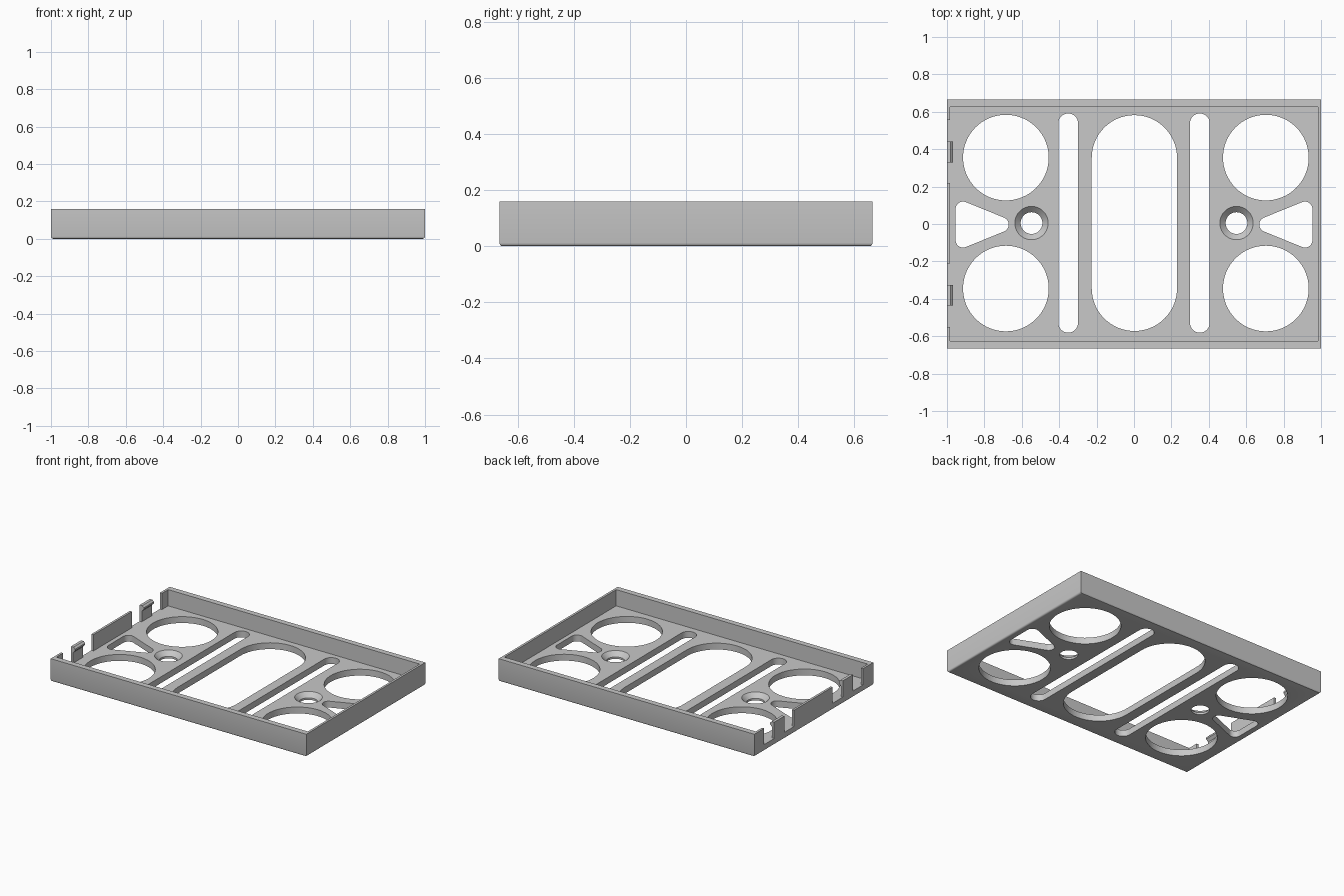
import bpy, bmesh, math
from mathutils import Vector

cube = bpy.data.objects.get("Cube")
if cube:
    bpy.data.objects.remove(cube, do_unlink=True)

LENGTH, WIDTH, HEIGHT, FLOOR = 2.0, 1.33, 0.16, 0.045
SIDE_WALL, LONG_WALL, MID_Y = 0.016, 0.04, 0.005

grey = bpy.data.materials.new("plain_grey")
grey.use_nodes = True
grey.diffuse_color = (0.58, 0.58, 0.58, 1)
grey.node_tree.nodes["Principled BSDF"].inputs["Base Color"].default_value = grey.diffuse_color


def finish(name, bm):
    bmesh.ops.recalc_face_normals(bm, faces=bm.faces)
    mesh = bpy.data.meshes.new(name)
    bm.to_mesh(mesh)
    bm.free()
    mesh.materials.append(grey)
    obj = bpy.data.objects.new(name, mesh)
    bpy.context.collection.objects.link(obj)
    return obj


def prism(name, points, direction):
    """Extrude a closed outline along a direction."""
    bm = bmesh.new()
    face = bm.faces.new([bm.verts.new(p) for p in points])
    new = bmesh.ops.extrude_face_region(bm, geom=[face], use_keep_orig=True)["geom"]
    verts = [v for v in new if isinstance(v, bmesh.types.BMVert)]
    bmesh.ops.translate(bm, verts=verts, vec=direction)
    return finish(name, bm)


def box(name, x0, x1, y0, y1, z0, z1):
    return prism(name, [(x0, y0, z0), (x1, y0, z0), (x1, y1, z0), (x0, y1, z0)], (0, 0, z1 - z0))


def rounded_hole(name, centres, radius, steps=16):
    """Vertical cutter: the outline around circles placed at counterclockwise centres."""
    pts, n = [], len(centres)
    for i, c in enumerate(centres):
        a, b, d = Vector(centres[i - 1]), Vector(c), Vector(centres[(i + 1) % n])
        e0, e1 = b - a, d - b
        start = math.atan2(-e0.x, e0.y)
        sweep = (math.atan2(-e1.x, e1.y) - start) % math.tau
        for k in range(steps + 1):
            t = start + sweep * k / steps
            pts.append((b.x + radius * math.cos(t), b.y + radius * math.sin(t), -0.1))
    return prism(name, pts, (0, 0, 0.4))


def cone(name, x, y, z, r0, r1, depth):
    bm = bmesh.new()
    bmesh.ops.create_cone(bm, cap_ends=True, segments=64, radius1=r0, radius2=r1, depth=depth)
    bmesh.ops.translate(bm, verts=bm.verts, vec=(x, y, z + depth / 2))
    return finish(name, bm)


# Tray block with softened lower edges
tray = box("tray", -LENGTH / 2, LENGTH / 2, -WIDTH / 2, WIDTH / 2, 0, HEIGHT)
bm = bmesh.new()
bm.from_mesh(tray.data)
low = [e for e in bm.edges if all(v.co.z < 0.001 for v in e.verts)]
bmesh.ops.bevel(bm, geom=low, offset=0.012, segments=3, profile=0.5, affect='EDGES')
bmesh.ops.recalc_face_normals(bm, faces=bm.faces)
bm.to_mesh(tray.data)
bm.free()

# Hollow interior
inner_x, inner_y = LENGTH / 2 - SIDE_WALL, WIDTH / 2 - LONG_WALL
cutters = [box("interior_cutter", -inner_x, inner_x, -inner_y, inner_y, FLOOR, 0.3)]

# Gaps in the end wall beside the clips
for y0, y1 in ((0.22, 0.555), (-0.55, -0.21)):
    cutters.append(box("gap_cutter", -1.1, -inner_x + 0.01, y0, y1, FLOOR, 0.3))

# Floor openings
for s in (-1, 1):
    hole_x = 0.695 + 0.01 * s
    for y in (-0.35, 0.35):
        cutters.append(cone("round_cutter", s * hole_x, y + MID_Y, -0.1, 0.229, 0.229, 0.4))
    cutters.append(rounded_hole("slot_cutter", [(s * 0.352, -0.528), (s * 0.352, 0.538)], 0.053))
    corners = [(s * 0.71, -0.003), (s * 0.914, 0.08), (s * 0.914, -0.086)]
    cutters.append(rounded_hole("wedge_cutter", corners if s < 0 else corners[::-1], 0.04))
    cutters.append(cone("screw_cutter", s * 0.548, MID_Y, -0.1, 0.058, 0.058, 0.4))
    cutters.append(cone("countersink_cutter", s * 0.548, MID_Y, 0.012, 0.056, 0.09, FLOOR - 0.011))
cutters.append(rounded_hole("centre_cutter", [(0.002, -0.344), (0.002, 0.354)], 0.228, 32))

for cutter in cutters:
    cutter.hide_render = True
    mod = tray.modifiers.new("cut", 'BOOLEAN')
    mod.operation, mod.solver, mod.object = 'DIFFERENCE', 'EXACT', cutter

# Bake the cuts and drop the helpers
bpy.context.view_layer.update()
baked = bpy.data.meshes.new_from_object(tray.evaluated_get(bpy.context.evaluated_depsgraph_get()))
tray.modifiers.clear()
tray.data = baked
for cutter in cutters:
    bpy.data.objects.remove(cutter, do_unlink=True)

# Snap clips with an inward lip
parts = [tray]
for name, y0 in (("rear_clip", 0.33), ("front_clip", -0.437)):
    profile = [(-1, 0.04), (-0.984, 0.04), (-0.984, 0.12), (-0.968, 0.137), (-0.968, 0.148),
               (-0.98, HEIGHT), (-1, HEIGHT)]
    parts.append(prism(name, [(x, y0, z) for x, z in profile], (0, 0.112, 0)))

for obj in parts:
    bpy.ops.object.select_all(action='DESELECT')
    obj.select_set(True)
    bpy.context.view_layer.objects.active = obj
    bpy.ops.object.shade_smooth_by_angle(angle=math.radians(30))
